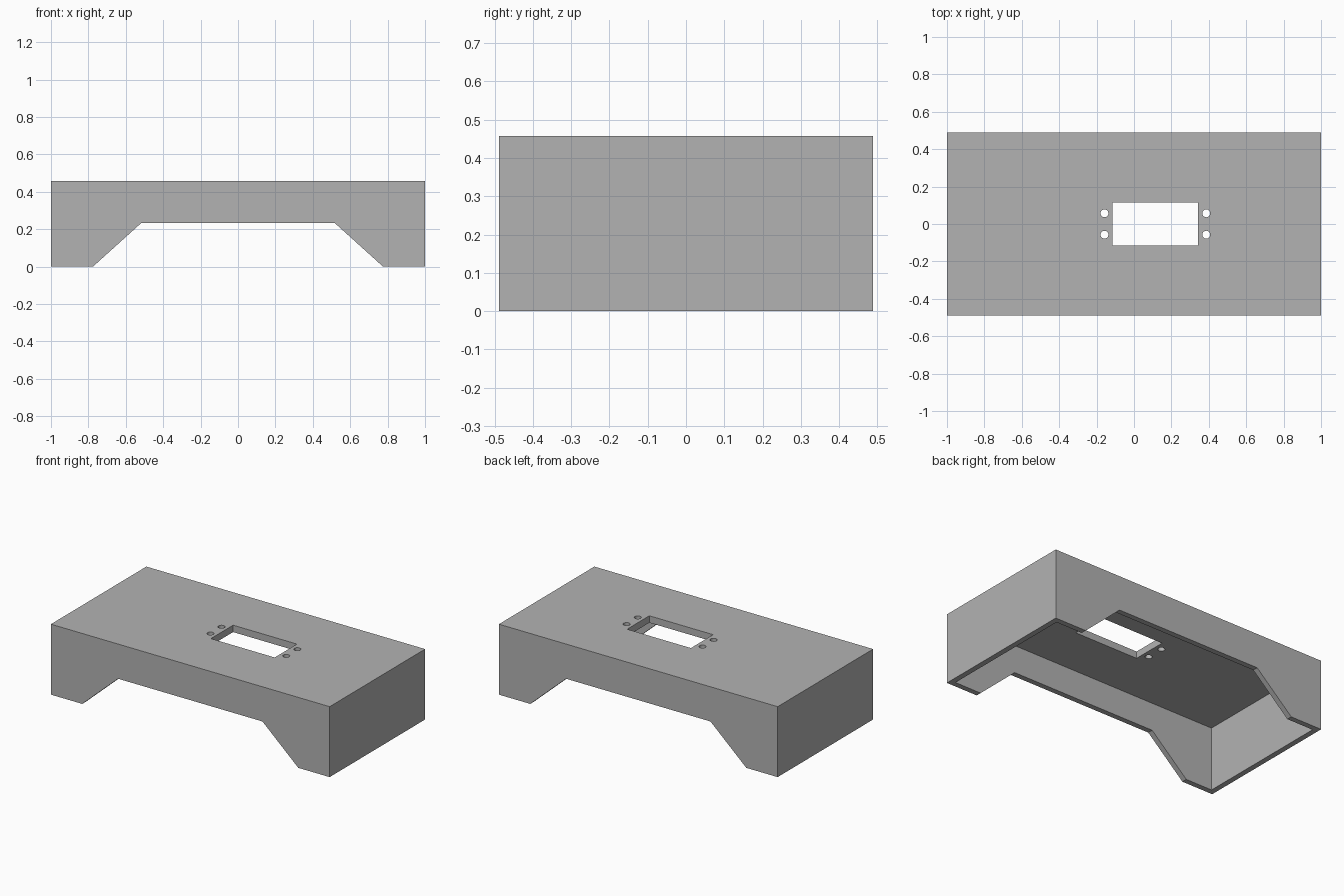
import bpy
import bmesh
from mathutils import Matrix

cube = bpy.data.objects.get("Cube")
if cube:
    bpy.data.objects.remove(cube, do_unlink=True)

HALF_X, HALF_Y, HEIGHT = 1.0, 0.489, 0.457
WALL, TOP = 0.035, 0.045
SLOT_X, SLOT_HALF_X, SLOT_HALF_Y = 0.114, 0.229, 0.114

grey = bpy.data.materials.new("plain_grey")
grey.use_nodes = True
colour = (0.45, 0.45, 0.45, 1)
grey.diffuse_color = colour
grey.node_tree.nodes["Principled BSDF"].inputs["Base Color"].default_value = colour


def make_object(name, bm):
    bmesh.ops.recalc_face_normals(bm, faces=bm.faces)
    mesh = bpy.data.meshes.new(name)
    bm.to_mesh(mesh)
    bm.free()
    mesh.materials.append(grey)
    obj = bpy.data.objects.new(name, mesh)
    bpy.context.collection.objects.link(obj)
    return obj


def box(name, low, high):
    bm = bmesh.new()
    size = [b - a for a, b in zip(low, high)]
    mid = [(a + b) / 2 for a, b in zip(low, high)]
    bmesh.ops.create_cube(bm, size=1, matrix=Matrix.Translation(mid) @ Matrix.Diagonal((*size, 1)))
    return make_object(name, bm)


def prism_along_y(name, outline, y0, y1):
    bm = bmesh.new()
    face = bm.faces.new([bm.verts.new((x, y0, z)) for x, z in outline])
    side = bmesh.ops.extrude_face_region(bm, geom=[face])["geom"]
    verts = [v for v in side if isinstance(v, bmesh.types.BMVert)]
    bmesh.ops.translate(bm, verts=verts, vec=(0, y1 - y0, 0))
    return make_object(name, bm)


def cylinder(name, x, y, radius):
    bm = bmesh.new()
    bmesh.ops.create_cone(bm, cap_ends=True, segments=32, radius1=radius, radius2=radius,
                          depth=0.4, matrix=Matrix.Translation((x, y, HEIGHT)))
    return make_object(name, bm)


# Outer housing, open underneath
housing = box("housing", (-HALF_X, -HALF_Y, 0), (HALF_X, HALF_Y, HEIGHT))
cutters = [box("cavity_cutter", (WALL - HALF_X, WALL - HALF_Y, -0.1),
               (HALF_X - WALL, HALF_Y - WALL, HEIGHT - TOP))]

# Sloped arch through the front and back walls
slope = (0.775 - 0.518) / 0.232
foot = 0.775 + 0.1 * slope
arch = [(-foot, -0.1), (foot, -0.1), (0.518, 0.232), (-0.518, 0.232)]
cutters.append(prism_along_y("arch_cutter", arch, -0.7, 0.7))

# Rectangular slot with four screw holes
cutters.append(box("slot_cutter", (SLOT_X - SLOT_HALF_X, -SLOT_HALF_Y, 0.3),
                   (SLOT_X + SLOT_HALF_X, SLOT_HALF_Y, 0.6)))
for sx in (-1, 1):
    for sy in (-1, 1):
        cutters.append(cylinder("screw_hole_cutter", SLOT_X + sx * 0.272, sy * 0.057, 0.021))

# Apply the cuts, then remove the cutters
for cutter in cutters:
    mod = housing.modifiers.new("cut", "BOOLEAN")
    mod.operation = "DIFFERENCE"
    mod.solver = "EXACT"
    mod.object = cutter
bpy.context.view_layer.update()
result = bpy.data.meshes.new_from_object(housing.evaluated_get(bpy.context.evaluated_depsgraph_get()))
housing.modifiers.clear()
housing.data = result
for cutter in cutters:
    bpy.data.objects.remove(cutter, do_unlink=True)
